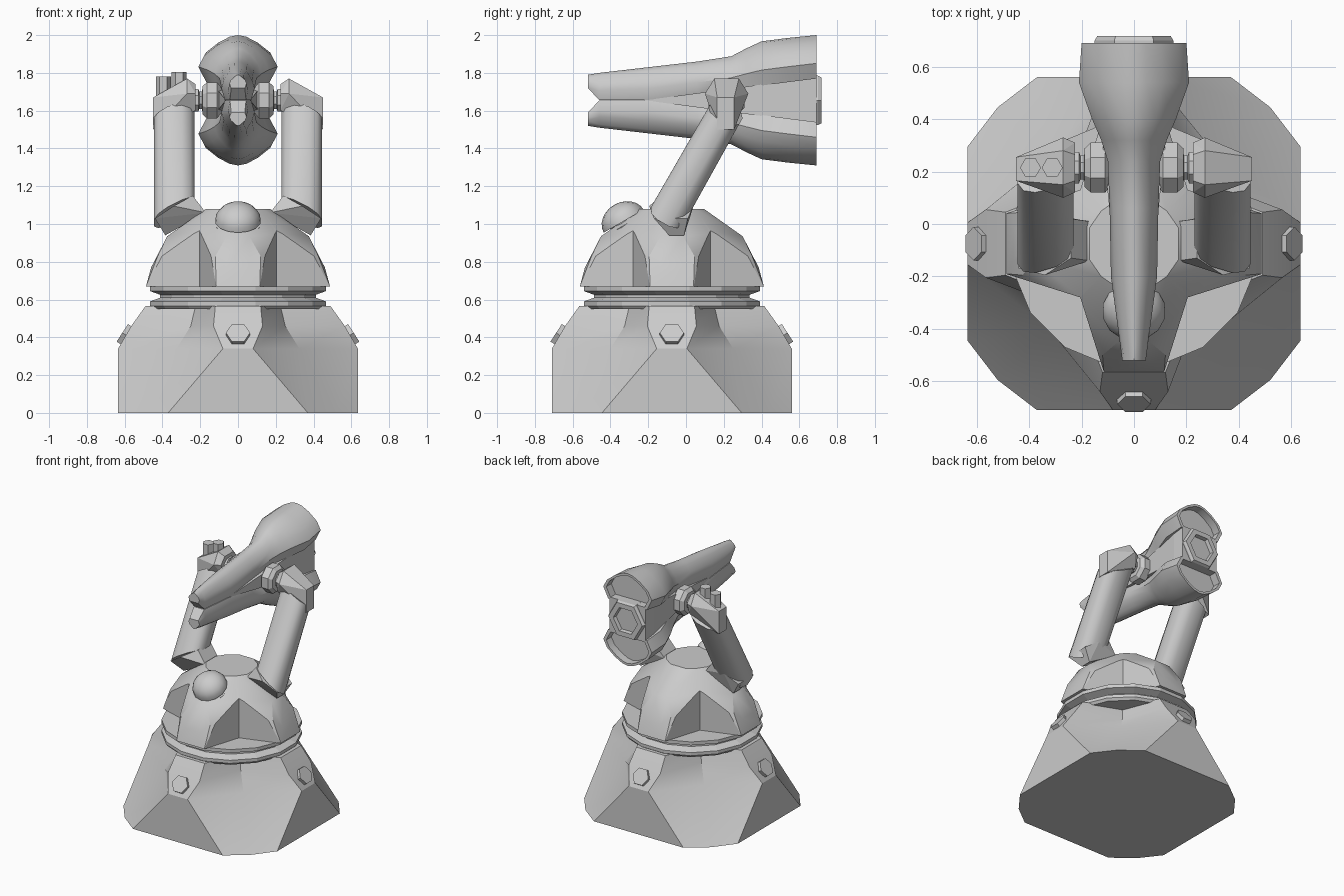
import bpy, bmesh
from math import sin, cos, pi, radians, copysign
from mathutils import Matrix, Vector

if "Cube" in bpy.data.objects:
    bpy.data.objects.remove(bpy.data.objects["Cube"])

CY = -0.075   # body centre
AZ = 1.655    # barrel axis height
PY = 0.215    # pivot y


def select(ob):
    bpy.ops.object.select_all(action='DESELECT')
    ob.select_set(True)
    bpy.context.view_layer.objects.active = ob


def finish(name, bm, smooth=None):
    bmesh.ops.remove_doubles(bm, verts=bm.verts, dist=1e-5)
    bmesh.ops.recalc_face_normals(bm, faces=bm.faces)
    me = bpy.data.meshes.new(name)
    bm.to_mesh(me)
    bm.free()
    ob = bpy.data.objects.new(name, me)
    bpy.context.collection.objects.link(ob)
    if smooth:
        select(ob)
        bpy.ops.object.shade_smooth_by_angle(angle=radians(smooth))
    return ob


def hulls(name, sets, smooth=None):
    """One object made of convex hulls, one per point set."""
    bm = bmesh.new()
    for pts in sets:
        vs = [bm.verts.new(p) for p in pts]
        res = bmesh.ops.convex_hull(bm, input=vs)
        dead = [v for v in res["geom_interior"] if isinstance(v, bmesh.types.BMVert)]
        bmesh.ops.delete(bm, geom=dead, context='VERTS')
    bmesh.ops.dissolve_limit(bm, angle_limit=0.01, verts=bm.verts, edges=bm.edges)
    return finish(name, bm, smooth)


def loft(name, rings, smooth=None):
    bm = bmesh.new()
    rows = [[bm.verts.new(p) for p in r] for r in rings]
    for a, b in zip(rows, rows[1:]):
        for i in range(len(a)):
            j = (i + 1) % len(a)
            bm.faces.new((a[i], a[j], b[j], b[i]))
    bm.faces.new(rows[0])
    bm.faces.new(rows[-1])
    return finish(name, bm, smooth)


def lathe(name, prof, n, mat, smooth=None):
    """Turn (radius, height) pairs about local z."""
    def ring(r, h):
        return [mat @ Vector((r * cos(2 * pi * (i + .5) / n), r * sin(2 * pi * (i + .5) / n), h)) for i in range(n)]
    return loft(name, [ring(r, h) for r, h in prof], smooth)


def four(x, y, z):
    """Eight-fold symmetric points round the body axis."""
    return [(sx * a, CY + sy * b, z) for a, b in ((x, y), (y, x)) for sx in (-1, 1) for sy in (-1, 1)]


def notch(ob, plan, z0, z1):
    """Cut the four diagonal corners between the ribs."""
    sets = [[(sx * x, CY + sy * y, z) for x, y in plan for z in (z0, z1)]
            for sx in (-1, 1) for sy in (-1, 1)]
    cut = hulls("corner_cutter", sets)
    cut.hide_render = True
    mod = ob.modifiers.new("notch", 'BOOLEAN')
    mod.operation, mod.solver, mod.object = 'DIFFERENCE', 'EXACT', cut
    select(ob)
    bpy.ops.object.modifier_apply(modifier=mod.name)
    bpy.data.objects.remove(cut)


# Pedestal: twelve-sided foot rising to four ribs with valleys between
rings = []
for x, y, m, z in ((.37, .635, .52, 0), (.08, .635, .325, .34), (.13, .565, .25, .46), (.12, .49, .225, .565)):
    quarter = [(y, x), (m, m), (x, y)]
    ring = []
    for k in range(4):
        c, s = round(cos(k * pi / 2)), round(sin(k * pi / 2))
        ring += [(px * c - py * s, CY + px * s + py * c, z) for px, py in quarter]
    rings.append(ring)
loft("pedestal", rings, 25)

# Hex bolts on the four ribs
for k in range(4):
    m = (Matrix.Translation((0, CY, .405)) @ Matrix.Rotation(k * pi / 2, 4, 'Z')
         @ Matrix.Translation((0.583, 0, 0)) @ Matrix.Rotation(radians(57), 4, 'Y'))
    lathe("rib_bolt", [(.064, -.02), (.064, .035)], 6, m)

# Swivel neck
lathe("swivel_neck", [(.46, .55), (.475, .567), (.475, .59), (.42, .61), (.42, .625), (.475, .645), (.475, .67)],
      16, Matrix.Translation((0, CY, 0)))

# Turret dome with notched corners
pts = []
for p in ((.115, .487, .67), (.06, .46, .77), (.12, .425, .83), (.06, .375, .935), (.215, .215, .95),
          (.06, .17, 1.08), (.125, .125, 1.08)):
    pts += four(*p)
dome = hulls("turret_dome", [pts + four(.3, .3, .67)])
notch(dome, [(.205, .205), (.08, .6), (.7, .7), (.6, .08)], .6, 1.2)
select(dome)
bpy.ops.object.shade_smooth_by_angle(angle=radians(28))

# Sensor eye: tilted half ball over a lower collar
tilt = Matrix.Translation((0, -.33, 1.015)) @ Matrix.Rotation(radians(30), 4, 'X')
lathe("sensor_eye", [(.122 * cos(a * pi / 12), .1 * sin(a * pi / 12)) for a in range(6)] + [(.002, .1)],
      14, tilt, 40)
lathe("sensor_collar", [(.08, -.12), (.112, -.05), (.118, -.02), (.08, -.012), (.08, .01)], 14, tilt, 40)

for s, side in ((-1, "left"), (1, "right")):
    # Shoulder block on the dome
    sh = []
    for x, z, y0, y1 in ((.44, 1.03, -.17, .01), (.34, 1.095, -.195, .04), (.24, 1.15, -.13, .02),
                         (.385, .94, -.09, -.01), (.17, 1.06, -.14, .01)):
        sh += [(s * x, y0, z), (s * x, y1, z)]
    hulls(side + "_shoulder", [sh])

    # Leaning arm with rounded-box section
    ends = [Vector((s * .337, -.09, 1.06)), Vector((s * .337, .21, 1.59))]
    d = (ends[1] - ends[0]).normalized()
    across = d.cross(Vector((1, 0, 0)))
    rings = []
    for e, sl, w in zip(ends, (-.065, -.05), (.1, .095)):
        r = []
        for i in range(12):
            a = 2 * pi * (i + .5) / 12
            dx, dy = (copysign(abs(v) ** .75, v) for v in (cos(a), sin(a)))
            r.append(e + Vector((s * .11 * dx, 0, 0)) + across * w * dy + d * sl * dx)
        rings.append(r)
    loft(side + "_arm", rings, 40)

    # Elbow cap holding the axle
    cap = [(s * .45, y, z) for y in (.165, .255) for z in (1.5, 1.67)]
    cap += [(s * .27, y, 1.77) for y in (.15, .28)]
    cap += [(s * .27, y, 1.69) for y in (.1, .33)]
    cap += [(s * .225, y, z) for y, z in ((.12, 1.69), (.31, 1.69), (.165, 1.74), (.265, 1.74), (.15, 1.6), (.28, 1.6))]
    hulls(side + "_elbow_cap", [cap])

    # Axle with chamfered octagonal hub
    lathe(side + "_axle", [(.05, 0), (.05, .08), (.075, .09), (.103, .11), (.103, .165), (.08, .188),
                           (.05, .19), (.05, .205), (.065, .21), (.065, .24)],
          8, Matrix.Translation((0, PY, AZ)) @ Matrix.Rotation(s * pi / 2, 4, 'Y'))

# Twin posts on the left cap
for x, z in ((-.395, 1.78), (-.312, 1.805)):
    lathe("cap_post", [(.04, 1.6), (.04, z)], 6, Matrix.Translation((x, PY, 0)) @ Matrix.Rotation(pi / 6, 4, 'Z'))

# Barrel shells: y, gap half height, half width, half height
stations = ((-.52, .065, .045, .135), (-.46, .002, .053, .145), (-.2, .002, .088, .175), (.06, .035, .093, .205),
            (.24, .058, .1, .233), (.32, .068, .125, .275), (.4, .078, .16, .312), (.54, .096, .21, .33),
            (.69, .115, .2, .345))
for s, side in ((1, "upper"), (-1, "lower")):
    rings = []
    for y, e, w, t in stations:
        half = [(.8 * w, e), (w, e + .35 * (t - e)), (.85 * w, e + .6 * (t - e)), (.52 * w, .885 * t), (.22 * w, .975 * t)]
        sec = half + [(0, t)] + [(-x, z) for x, z in reversed(half)]
        rings.append([(x, y, AZ + s * z) for x, z in sec])
    # recessed rear face
    for y in (.69, .63):
        rings.append([(x * .88, y, AZ + s * (.22 + (z - .22) * .86)) for x, z in sec])
    loft(side + "_barrel_shell", rings, 35)

# Inner core filling the side gap
hulls("barrel_core", [[(sx * .065, -.22, AZ) for sx in (-1, 1)]
                      + [(sx * x, y, AZ + sz * z) for sx in (-1, 1) for sz in (-1, 1)
                         for x, y, z in ((.08, .24, .06), (.15, .6, .11), (.15, .69, .118))]])

# Hex vent at the rear
lathe("rear_vent", [(.15, .6), (.15, .7), (.14, .717), (.1, .717), (.09, .67)], 6,
      Matrix.Translation((0, 0, AZ)) @ Matrix.Rotation(-pi / 2, 4, 'X') @ Matrix.Rotation(pi / 6, 4, 'Z'))
